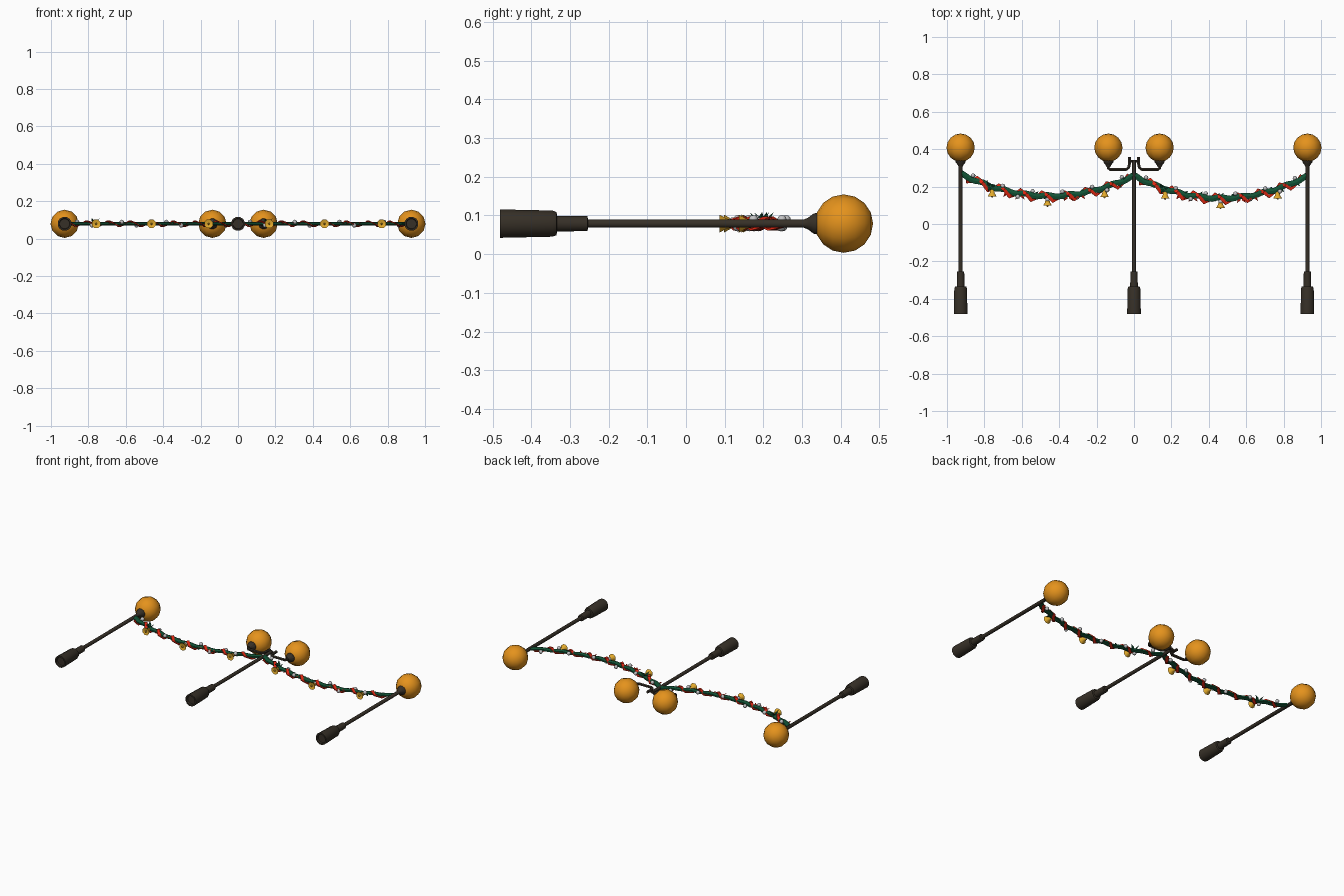
import bpy, bmesh, math, random
from mathutils import Vector, Matrix

if "Cube" in bpy.data.objects:
    bpy.data.objects.remove(bpy.data.objects["Cube"])

random.seed(4)
ZC = 0.079  # height of the plane everything lies in


def mat(name, col):
    m = bpy.data.materials.new(name)
    m.diffuse_color = (*col, 1)
    m.use_nodes = True
    m.node_tree.nodes["Principled BSDF"].inputs["Base Color"].default_value = m.diffuse_color
    return m


IRON = mat("dark_iron", (0.037, 0.029, 0.020))
AMBER = mat("amber_glass", (0.78, 0.29, 0.012))
GREEN = mat("pine_green", (0.006, 0.085, 0.036))
RED = mat("ribbon_red", (0.80, 0.022, 0.006))
GOLD = mat("bell_gold", (0.76, 0.40, 0.025))
SILVER = mat("bauble_silver", (0.55, 0.55, 0.56))


def finish(name, bm, m, smooth=None):
    bmesh.ops.recalc_face_normals(bm, faces=bm.faces)
    me = bpy.data.meshes.new(name)
    bm.to_mesh(me)
    bm.free()
    me.materials.append(m)
    ob = bpy.data.objects.new(name, me)
    bpy.context.collection.objects.link(ob)
    if smooth:
        bpy.context.view_layer.objects.active = ob
        ob.select_set(True)
        bpy.ops.object.shade_smooth_by_angle(angle=math.radians(smooth))
        ob.select_set(False)
    return ob


def skin(bm, rings):
    """Join closed rings of points into a capped skin."""
    vs = [[bm.verts.new(p) for p in r] for r in rings]
    n = len(vs[0])
    for a, b in zip(vs, vs[1:]):
        for i in range(n):
            bm.faces.new((a[i], a[(i + 1) % n], b[(i + 1) % n], b[i]))
    bm.faces.new(vs[0][::-1])
    bm.faces.new(vs[-1])


def lathe(bm, profile, x, y=0, segs=12):
    """Revolve (radius, y) pairs about an axis along y."""
    ang = [2 * math.pi * (i + 0.5) / segs for i in range(segs)]
    skin(bm, [[(x + r * math.cos(a), y + h, ZC + r * math.sin(a)) for a in ang]
              for r, h in profile])


def sweep(bm, pts, w, t, sides=6):
    """Sweep an ellipse: w across the path in plane, t along z."""
    pts = [Vector(p) for p in pts]
    rings = []
    for i, p in enumerate(pts):
        d = (pts[min(i + 1, len(pts) - 1)] - pts[max(i - 1, 0)]).normalized()
        side = d.cross(Vector((0, 0, 1))).normalized()
        up = side.cross(d)
        rings.append([p + side * w * math.cos(2 * math.pi * (k + .5) / sides)
                      + up * t * math.sin(2 * math.pi * (k + .5) / sides)
                      for k in range(sides)])
    skin(bm, rings)


# Lamp posts: stepped foot, collar and long shaft
FOOT = [(0.027, -0.470), (0.029, -0.481), (0.038, -0.481), (0.035, -0.345), (0.031, -0.335),
        (0.021, -0.333), (0.020, -0.255), (0.011, -0.253)]
CUP = [(0.011, 0.305), (0.016, 0.316), (0.027, 0.330), (0.030, 0.345)]
for name, x in (("left", -0.927), ("middle", 0), ("right", 0.927)):
    bm = bmesh.new()
    lathe(bm, FOOT + ([(0.010, 0.342)] if x == 0 else CUP), x)
    finish(name + "_lamp_post", bm, IRON, 35)

# Double bracket on the middle post
bm = bmesh.new()
for s in (-1, 1):
    path = [(0.024, 0.357), (0.024, 0.325), (0.028, 0.303), (0.042, 0.291),
            (0.128, 0.291), (0.137, 0.298), (0.137, 0.315)]
    sweep(bm, [(s * a, b, ZC) for a, b in path], 0.009, 0.009)
    lathe(bm, CUP, s * 0.137)
sweep(bm, [(-0.026, 0.336, ZC), (0.026, 0.336, ZC)], 0.008, 0.008)
finish("lamp_bracket", bm, IRON)

# Globes: coarse but smoothly shaded
for i, x in enumerate((-0.927, -0.137, 0.137, 0.927)):
    bm = bmesh.new()
    bmesh.ops.create_uvsphere(bm, u_segments=12, v_segments=8, radius=0.0755,
                              matrix=Matrix.Translation((x, 0.408, ZC))
                              @ Matrix.Rotation(math.pi / 2, 4, 'X'))
    finish(f"lamp_globe_{i + 1}", bm, AMBER, 60)


# Garlands sagging between the posts
def curve(x0, x1, y0, y1, sag, t):
    return Vector((x0 + (x1 - x0) * t,
                   y0 + (y1 - y0) * t - 4 * sag * t * (1 - t), ZC))


def leaf(bm, p, direction, length, width):
    """Flat pointed leaf with a raised midrib."""
    d = direction.normalized()
    side = d.cross(Vector((0, 0, 1))).normalized() * width
    up = side.cross(d).normalized() * 0.003
    mid = p + d * length * 0.45
    top, bot, l, r = [bm.verts.new(v) for v in (mid + up, mid - up, mid - side, mid + side)]
    base, tip = bm.verts.new(p), bm.verts.new(p + d * length)
    for c in (top, bot):
        for e in (l, r):
            bm.faces.new((base, e, c))
            bm.faces.new((tip, c, e))


TURNS = 8
BELLS = (0.18, 0.5, 0.83)
for name, span in (("left", (-0.925, 0, 0.268, 0.258, 0.113)),
                   ("right", (0, 0.925, 0.258, 0.255, 0.118))):
    # green strand: flattened, slightly wavy, with leaves
    bm = bmesh.new()
    n = TURNS * 6
    pts = [curve(*span, i / n) + Vector((0, 0.005 * math.cos(2 * math.pi * TURNS * i / n), 0))
           for i in range(n + 1)]
    sweep(bm, pts, 0.018, 0.009)
    for i in range(22):
        p = curve(*span, random.uniform(0.04, 0.96))
        a = random.choice((-1, 1)) * random.uniform(0.4, 1.0)
        leaf(bm, p, Vector((math.cos(a), math.sin(a), random.uniform(-.3, .3))), 0.034, 0.007)
    # taller sprig
    for a in (0.2, 2.2, 4.3):
        p = curve(*span, 0.17)
        leaf(bm, p, Vector((math.cos(a), math.sin(a), 1.0)), 0.042, 0.009)
    finish(name + "_garland", bm, GREEN)

    # red ribbon: broad angular band wrapped around the strand
    bm = bmesh.new()
    n = TURNS * 4
    pts = []
    for i in range(1, n):
        a = 2 * math.pi * TURNS * i / n + math.pi / 4 + 0.5
        pts.append(curve(*span, i / n)
                   + Vector((0, 0.025 * math.cos(a) - 0.004, 0.016 * math.sin(a))))
    sweep(bm, pts, 0.013, 0.004, 4)
    # loose ribbon tails between the bells
    for t in (0.27, 0.34, 0.62, 0.69):
        p = curve(*span, t)
        for a in (-0.9, -2.2):
            leaf(bm, p, Vector((math.cos(a), math.sin(a), 0.2)), 0.042, 0.008)
    finish(name + "_ribbon", bm, RED)

    # silver baubles
    bm = bmesh.new()
    for i in range(11):
        p = curve(*span, 0.07 + i * 0.086)
        off = Vector((0, (0.021, -0.019)[i % 2], (0.010, -0.008, 0.004)[i % 3]))
        bmesh.ops.create_uvsphere(bm, u_segments=8, v_segments=6, radius=0.012,
                                  matrix=Matrix.Translation(p + off))
    finish(name + "_baubles", bm, SILVER, 60)

    # hanging bells with clappers
    bm = bmesh.new()
    for t in BELLS:
        p = curve(*span, t)
        lathe(bm, [(0.012, -0.047), (0.025, -0.052), (0.021, -0.045), (0.014, -0.034),
                   (0.012, -0.022), (0.006, -0.014), (0.003, -0.008)], p.x, p.y, 8)
        bmesh.ops.create_uvsphere(bm, u_segments=6, v_segments=4, radius=0.006,
                                  matrix=Matrix.Translation(p - Vector((0, 0.053, 0))))
    finish(name + "_bells", bm, GOLD, 50)
